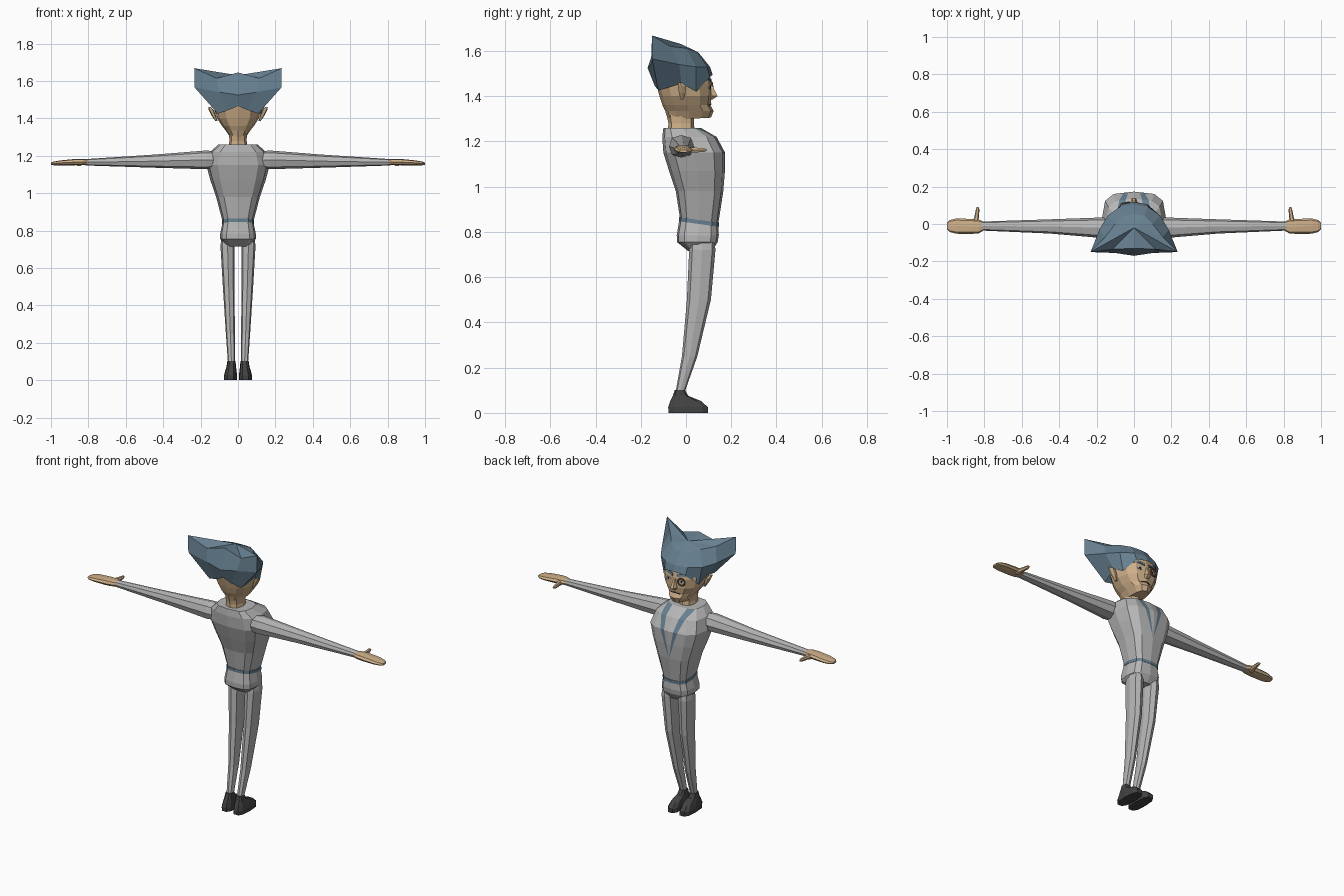
import bpy, bmesh, math
from mathutils import Vector as V
from mathutils.bvhtree import BVHTree


def material(name, r, g, b):
    m = bpy.data.materials.new(name)
    m.diffuse_color = (r, g, b, 1)
    return m


SUIT = material("suit grey", 0.47, 0.47, 0.47)
BLUE = material("slate blue", 0.135, 0.215, 0.28)
SKIN = material("skin tan", 0.62, 0.43, 0.25)
SHOE = material("shoe charcoal", 0.055, 0.055, 0.055)
WHITE = material("eye white", 0.6, 0.62, 0.63)
DARK = material("dark brown", 0.05, 0.03, 0.02)
BRASS = material("brass brown", 0.22, 0.12, 0.05)


def finish(name, bm, *mats):
    bmesh.ops.recalc_face_normals(bm, faces=bm.faces)
    me = bpy.data.meshes.new(name)
    bm.to_mesh(me)
    for m in mats:
        me.materials.append(m)
    ob = bpy.data.objects.new(name, me)
    bpy.context.collection.objects.link(ob)
    return ob


def ring(n, c, a, b, e=0.8):
    """Rounded polygon around c spanned by half-axes a and b."""
    out = []
    for i in range(n):
        t = 2 * math.pi * i / n
        p, q = math.cos(t), math.sin(t)
        p = math.copysign(abs(p) ** e, p) if abs(p) > 1e-6 else 0
        q = math.copysign(abs(q) ** e, q) if abs(q) > 1e-6 else 0
        out.append(V(c) + V(a) * p + V(b) * q)
    return out


def level(n, z, cx, rx, yb, yf, tilt=0, e=0.8):
    """Horizontal ring from back depth yb to front depth yf."""
    return ring(n, (cx, (yb + yf) / 2, z), (rx, 0, 0), (0, (yf - yb) / 2, tilt), e)


def loft(rings, cap=True):
    bm = bmesh.new()
    vs = [[bm.verts.new(p) for p in r] for r in rings]
    n = len(vs[0])
    for a, b in zip(vs, vs[1:]):
        for i in range(n):
            j = (i + 1) % n
            bm.faces.new((a[i], a[j], b[j], b[i]))
    if cap:
        bm.faces.new(vs[0])
        bm.faces.new(vs[-1])
    bmesh.ops.recalc_face_normals(bm, faces=bm.faces)
    return bm


# jacket, with lapel stripes cut into the chest
ZA = 0.98
bm = loft([level(12, z, 0, rx, yb, yf, t, 0.65) for z, rx, yb, yf, t in (
    (0.85, 0.083, -0.027, 0.143, -0.012), (0.98, 0.117, -0.045, 0.165, 0),
    (1.07, 0.148, -0.075, 0.172, 0), (1.15, 0.17, -0.1, 0.173, 0),
    (1.22, 0.15, -0.105, 0.135, 0), (1.26, 0.105, -0.1, 0.065, 0))])


def chest(f):
    c = f.calc_center_median()
    return c.y > 0.03 and c.z > ZA and f.normal.z < 0.97


SLOPES = (0.18, 0.33)
for s in (-1, 1):
    for k in SLOPES:
        fs = [f for f in bm.faces if chest(f)]
        geom = fs + list({e for f in fs for e in f.edges}) + list({v for f in fs for v in f.verts})
        bmesh.ops.bisect_plane(bm, geom=geom, plane_co=(0, 0, ZA), plane_no=(1, 0, -s * k))
for f in bm.faces:
    c = f.calc_center_median()
    if chest(f) and SLOPES[0] < abs(c.x) / (c.z - ZA) < SLOPES[1]:
        f.material_index = 1
finish("jacket", bm, SUIT, BLUE)

# belt and hips
finish("belt", loft([level(12, z, 0, 0.086, -0.031, 0.146, -0.012, 0.65) for z in (0.835, 0.853)]), BLUE)
finish("hips", loft([level(12, z, 0, rx, yb, yf, t, 0.65) for z, rx, yb, yf, t in (
    (0.715, 0.06, 0.01, 0.115, 0), (0.755, 0.095, -0.04, 0.14, 0),
    (0.785, 0.095, -0.041, 0.145, 0), (0.84, 0.083, -0.03, 0.143, -0.012))]), SUIT)

# paired limbs
for s, side in ((-1, "left"), (1, "right")):
    finish(side + "_leg", loft([level(8, z, s * (xi + xo) / 2, (xo - xi) / 2, yb, yf)
        for z, xi, xo, yb, yf in (
            (0.08, 0.016, 0.053, -0.048, -0.01), (0.25, 0.017, 0.065, -0.018, 0.05),
            (0.5, 0.018, 0.081, 0.004, 0.11), (0.72, 0.018, 0.094, 0.014, 0.13),
            (0.78, 0.025, 0.085, 0.02, 0.125))]), SUIT)

    finish(side + "_shoe", loft([level(10, z, s * cx, rx, yb, yf, 0, 0.7)
        for z, cx, rx, yb, yf in (
            (0, 0.04, 0.035, -0.08, 0.1), (0.025, 0.04, 0.035, -0.082, 0.1),
            (0.052, 0.038, 0.03, -0.072, 0.07), (0.075, 0.036, 0.025, -0.06, 0.012),
            (0.102, 0.035, 0.022, -0.05, -0.005))]), SHOE)

    def limb(rows, n=8, e=0.8):
        return loft([ring(n, (s * x, y, z), (0, ry, 0), (0, 0, rz), e) for x, y, z, ry, rz in rows])

    finish(side + "_sleeve", limb((
        (0.115, -0.02, 1.177, 0.035, 0.032), (0.135, -0.02, 1.178, 0.052, 0.047),
        (0.17, -0.02, 1.178, 0.055, 0.05), (0.45, -0.013, 1.171, 0.038, 0.035),
        (0.815, -0.011, 1.165, 0.024, 0.017))), SUIT)
    finish(side + "_hand", limb((
        (0.80, -0.011, 1.166, 0.021, 0.014), (0.83, -0.013, 1.167, 0.037, 0.016),
        (0.87, -0.013, 1.166, 0.04, 0.017), (0.95, -0.011, 1.162, 0.041, 0.013),
        (0.985, -0.011, 1.159, 0.032, 0.01), (1.0, -0.011, 1.157, 0.017, 0.006)), 8, 0.75), SKIN)
    finish(side + "_thumb", loft([ring(6, (s * x, y, 1.162), (r, 0, 0), (0, 0, r))
        for x, y, r in ((0.85, 0.0, 0.019), (0.842, 0.035, 0.012),
                        (0.836, 0.075, 0.01), (0.836, 0.09, 0.005))]), SKIN)

    finish(side + "_ear", loft([level(6, z, s * x, rx, yb, yf) for z, x, rx, yb, yf in (
        (1.385, 0.115, 0.006, -0.025, -0.01), (1.415, 0.13, 0.012, -0.033, 0.0),
        (1.445, 0.143, 0.014, -0.038, 0.002), (1.46, 0.152, 0.007, -0.036, -0.018))]), SKIN)

# neck and head
finish("neck", loft([level(8, z, 0, r, yb, yf) for z, r, yb, yf in (
    (1.23, 0.055, -0.08, 0.04), (1.28, 0.046, -0.078, 0.035), (1.35, 0.05, -0.09, 0.04))]), SKIN)
head = loft([level(12, z, 0, rx, yb, yf, t, 0.85) for z, rx, yb, yf, t in (
    (1.3, 0.042, -0.08, 0.11, 0.005), (1.335, 0.066, -0.092, 0.122, 0),
    (1.36, 0.086, -0.104, 0.108, 0), (1.4, 0.112, -0.117, 0.114, 0),
    (1.455, 0.124, -0.132, 0.113, 0), (1.515, 0.118, -0.135, 0.1, 0))])
bvh = BVHTree.FromBMesh(head)
finish("head", head, SKIN)

# swept-up hair: half outline of each level, front to back, mirrored
LEVELS = (
    ((0, .118, 1.495), (.07, .106, 1.485), (.118, .045, 1.42), (.13, -.02, 1.455),
     (.108, -.122, 1.425), (.05, -.138, 1.445), (0, -.14, 1.465)),
    ((0, .106, 1.53), (.075, .092, 1.53), (.14, .045, 1.53), (.185, -.03, 1.54),
     (.232, -.15, 1.565), (.1, -.155, 1.54), (0, -.17, 1.525)),
    ((0, .055, 1.593), (.055, .045, 1.597), (.1, .0, 1.612), (.155, -.07, 1.62),
     (.234, -.15, 1.668), (.115, -.135, 1.614), (0, -.13, 1.645)))
full = [[V(p) for p in L] + [V((-p[0], p[1], p[2])) for p in L[-2:0:-1]] for L in LEVELS]
bm = loft(full, cap=False)
crown = bm.verts.new((0, -0.02, 1.63))
rim = [e for e in bm.edges if e.is_boundary and min(v.co.z for v in e.verts) > 1.58]
for e in rim:
    bm.faces.new((*e.verts, crown))
finish("hair", bm, BLUE)


# face details laid on the head surface
def on_face(x, z):
    hit = bvh.ray_cast(V((x, 1, z)), V((0, -1, 0)))
    return hit[0], hit[1]


def plate(name, pts, mat, lift=0.003):
    rows = [[on_face(x, z)[0] + V((0, d, 0)) for x, z in pts] for d in (-0.004, lift)]
    finish(name, loft(rows), mat)


def oval(cx, cz, rx, rz, n=8):
    return [(cx + rx * math.cos(2 * math.pi * i / n), cz + rz * math.sin(2 * math.pi * i / n))
            for i in range(n)]


finish("nose", loft([level(6, z, 0, rx, 0.09, yf) for z, rx, yf in (
    (1.385, 0.014, 0.118), (1.4, 0.019, 0.142), (1.415, 0.014, 0.134), (1.455, 0.008, 0.115))]), SKIN)
for s, side in ((-1, "left"), (1, "right")):
    plate(side + "_eye", oval(s * 0.045, 1.44, 0.018, 0.009), WHITE)
    plate(side + "_pupil", oval(s * 0.045, 1.44, 0.007, 0.008), DARK, 0.005)
    plate(side + "_eyebrow", [(s * x, z) for x, z in (
        (0.014, 1.463), (0.045, 1.472), (0.08, 1.47), (0.08, 1.482), (0.045, 1.486), (0.014, 1.476))],
        BLUE, 0.006)
plate("mouth", [(-0.03, 1.357), (0, 1.363), (0.03, 1.357), (0.03, 1.361), (0, 1.368), (-0.03, 1.361)], DARK)

# eyepiece ring over one eye
loc, nor = on_face(-0.045, 1.44)
bpy.ops.mesh.primitive_torus_add(major_segments=12, minor_segments=6, major_radius=0.021,
                                 minor_radius=0.005, location=loc + nor * 0.008,
                                 rotation=nor.to_track_quat('Z', 'Y').to_euler())
mono = bpy.context.object
mono.name = "eyepiece"
mono.data.materials.append(BRASS)
